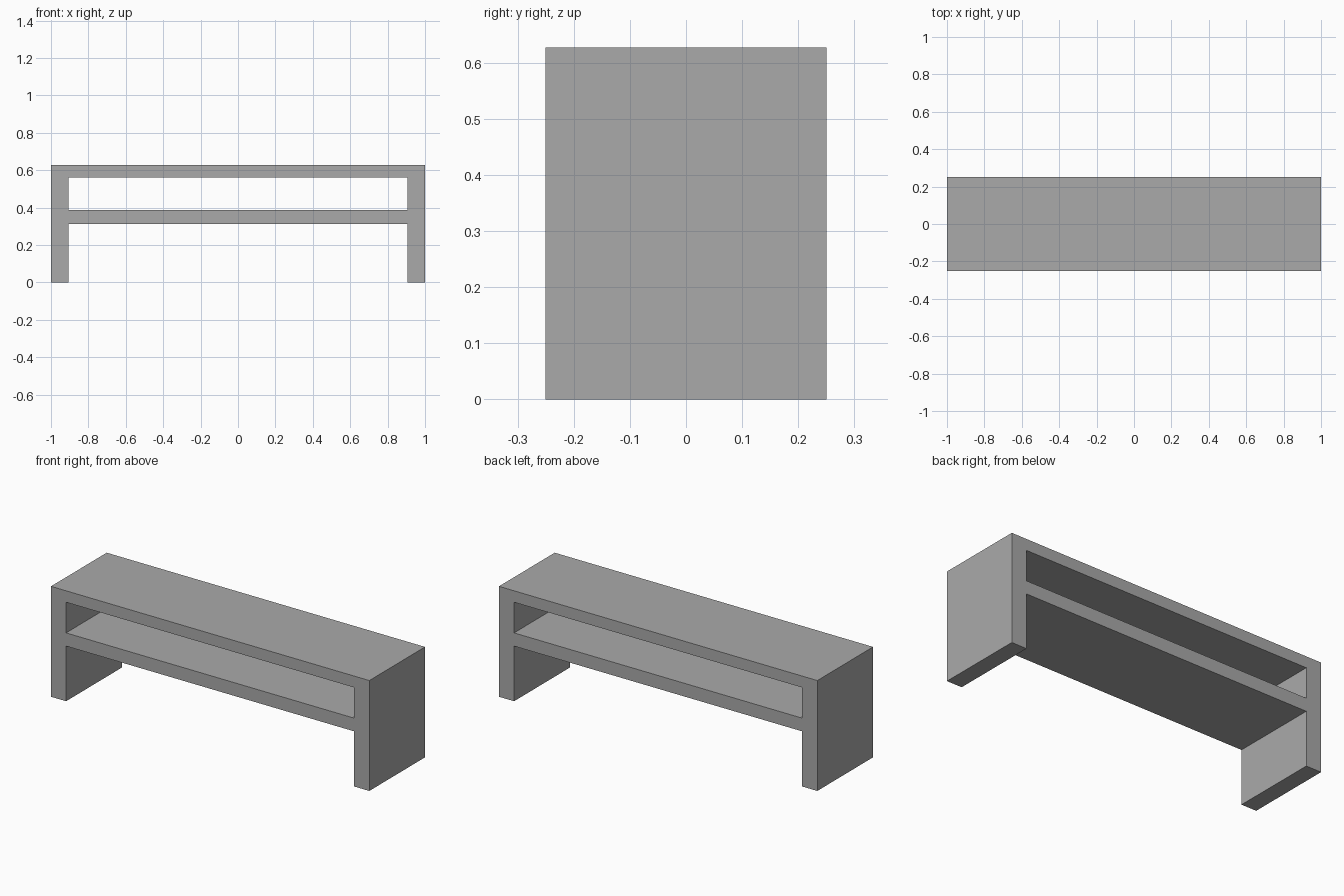
import bpy
import bmesh

cube = bpy.data.objects.get("Cube")
if cube:
    bpy.data.objects.remove(cube, do_unlink=True)

# Overall dimensions
HALF_DEPTH = 0.25
xs = [-1.0, -0.905, 0.905, 1.0]              # outer and inner sides of the legs
zs = [0.0, 0.313, 0.388, 0.562, 0.627]       # floor, shelf, opening, top
SOLID_ROWS = (1, 3)                          # shelf and top boards

# Plain grey finish
grey = bpy.data.materials.new("grey")
grey.use_nodes = True
colour = (0.4, 0.4, 0.4, 1.0)
grey.diffuse_color = colour
grey.node_tree.nodes["Principled BSDF"].inputs["Base Color"].default_value = colour

# Front profile: legs are the outer columns, boards are the solid rows
bm = bmesh.new()
grid = [[bm.verts.new((x, -HALF_DEPTH, z)) for z in zs] for x in xs]
for i in range(len(xs) - 1):
    for j in range(len(zs) - 1):
        if i != 1 or j in SOLID_ROWS:
            bm.faces.new((grid[i][j], grid[i + 1][j],
                          grid[i + 1][j + 1], grid[i][j + 1]))
bmesh.ops.delete(bm, geom=[v for v in bm.verts if not v.link_faces], context="VERTS")

# Extrude the profile through the full depth into one closed body
result = bmesh.ops.extrude_face_region(bm, geom=bm.faces[:], use_keep_orig=True)
back = [g for g in result["geom"] if isinstance(g, bmesh.types.BMVert)]
bmesh.ops.translate(bm, verts=back, vec=(0, 2 * HALF_DEPTH, 0))
bmesh.ops.recalc_face_normals(bm, faces=bm.faces[:])

mesh = bpy.data.meshes.new("shelf_bench")
bm.to_mesh(mesh)
bm.free()
mesh.materials.append(grey)
bench = bpy.data.objects.new("shelf_bench", mesh)
bpy.context.collection.objects.link(bench)
